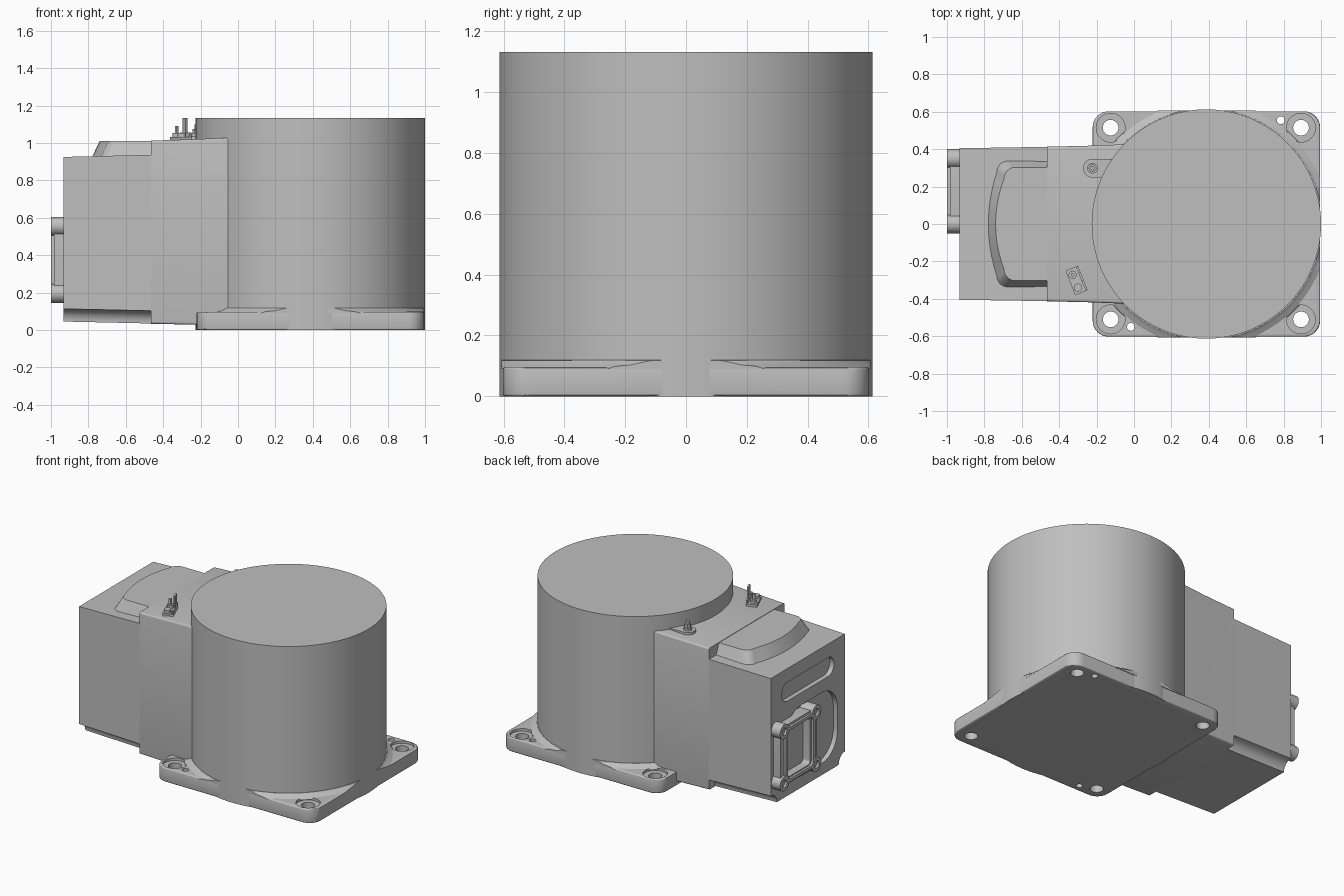
import bpy, bmesh, math
from mathutils import Matrix, Vector

if "Cube" in bpy.data.objects:
    bpy.data.objects.remove(bpy.data.objects["Cube"])

GREY = bpy.data.materials.new("casting_grey")
GREY.use_nodes = True
GREY.diffuse_color = (0.52, 0.52, 0.52, 1)
GREY.node_tree.nodes["Principled BSDF"].inputs["Base Color"].default_value = GREY.diffuse_color


def loft(name, rings):
    """Skin a list of equal-length point rings and cap both ends."""
    bm = bmesh.new()
    loops = [[bm.verts.new(p) for p in ring] for ring in rings]
    n = len(loops[0])
    for a, b in zip(loops, loops[1:]):
        for i in range(n):
            j = (i + 1) % n
            bm.faces.new((a[i], a[j], b[j], b[i]))
    bm.faces.new(loops[0])
    bm.faces.new(loops[-1])
    bmesh.ops.recalc_face_normals(bm, faces=bm.faces)
    me = bpy.data.meshes.new(name)
    bm.to_mesh(me)
    bm.free()
    me.materials.append(GREY)
    ob = bpy.data.objects.new(name, me)
    bpy.context.collection.objects.link(ob)
    return ob


def rounded(cu, cv, hu, hv, r, seg=8):
    """Rounded rectangle outline as (u, v) pairs."""
    pts = []
    for k, (su, sv) in enumerate(((1, 1), (-1, 1), (-1, -1), (1, -1))):
        for i in range(seg + 1):
            a = (k + i / seg) * math.pi / 2
            pts.append((cu + su * (hu - r) + r * math.cos(a),
                        cv + sv * (hv - r) + r * math.sin(a)))
    return pts


def circle(cu, cv, r, n=32):
    return [(cu + r * math.cos(i * math.tau / n), cv + r * math.sin(i * math.tau / n))
            for i in range(n)]


def up(name, outline, z0, z1):
    return loft(name, [[(u, v, z) for u, v in outline] for z in (z0, z1)])


def along_x(name, outline, x0, x1):
    return loft(name, [[(x, u, v) for u, v in outline] for x in (x0, x1)])


def combine(ob, others, op="DIFFERENCE"):
    """Apply booleans and remove the helpers."""
    for o in others:
        o.hide_render = True
        m = ob.modifiers.new("bool", "BOOLEAN")
        m.operation, m.object, m.solver = op, o, "EXACT"
    dg = bpy.context.evaluated_depsgraph_get()
    me = bpy.data.meshes.new_from_object(ob.evaluated_get(dg))
    ob.modifiers.clear()
    ob.data = me
    for o in others:
        bpy.data.objects.remove(o)


def bevel(ob, width, seg=3):
    m = ob.modifiers.new("bevel", "BEVEL")
    m.width, m.segments, m.limit_method = width, seg, "ANGLE"
    m.angle_limit = math.radians(50)


CX, R = 0.387, 0.613

# Mounting flange with counterbored corner holes and two dowel holes
flange = up("mounting_flange", rounded(CX, 0, 0.608, 0.602, 0.085), 0, 0.097)
bevel(flange, 0.008)
cuts = []
for x in (-0.125, 0.893):
    for y in (-0.51, 0.515):
        cuts.append(up("cut", circle(x, y, 0.042), -0.1, 0.3))
        cuts.append(up("cut", circle(x, y, 0.077), 0.08, 0.3))
for x, y in ((-0.017, -0.55), (0.785, 0.555)):
    cuts.append(up("cut", circle(x, y, 0.021), -0.1, 0.3))
combine(flange, cuts)

# Slight bulge of the flange sides and the fillet up to the drum
up("flange_bulge", circle(CX, 0, R, 128), 0, 0.097)
fillet = loft("drum_fillet", [[(x, y, z) for x, y in circle(CX, 0, r, 96)]
              for r, z in ((0.66, 0.09), (0.652, 0.098), (0.635, 0.103), (0.618, 0.118), (0.6, 0.12))])
combine(fillet, [up("trim", rounded(CX, 0, 0.608, 0.606, 0.085), 0, 0.3)], "INTERSECT")

# Main drum
up("drum", circle(CX, 0, R, 128), 0.09, 1.132)


# Neck joining housing to drum
def neck_ring(x, half, z0, z1):
    return [(x, u, v) for u, v in rounded(0, (z0 + z1) / 2, half, (z1 - z0) / 2, 0.012, 4)]


loft("neck", [neck_ring(-0.465, 0.413, 0.033, 1.012), neck_ring(-0.22, 0.419, 0.028, 1.02),
              neck_ring(-0.1, 0.424, 0.026, 1.026), neck_ring(0.1, 0.43, 0.026, 1.03)])


# Rear housing with concave lower edges
def housing_ring(x, half, z0, z1):
    r = 0.068
    arc = [(half - r * math.cos(i * math.pi / 16), z0 + r * math.sin(i * math.pi / 16))
           for i in range(9)]
    side = arc + [(half, z1)]
    return [(x, u, v) for u, v in side] + [(x, -u, v) for u, v in reversed(side)]


housing = loft("housing", [housing_ring(-0.932, 0.405, 0.045, 0.925),
                           housing_ring(-0.44, 0.413, 0.034, 0.937)])
combine(housing, [
    along_x("cut", rounded(0, 0.765, 0.285, 0.065, 0.062), -1, -0.9),
    along_x("cut", rounded(-0.04, 0.37, 0.285, 0.245, 0.17), -1, -0.9)])


# Raised cover on the housing with a bowed, sloping end
def cover_ring(x, half, z, r=0.06):
    pts = []
    for i in range(13):
        t = -1 + i / 6
        pts.append((x + 0.045 * t * t, t * (half - r), z))
    for i in range(1, 7):
        a = i * math.pi / 12
        pts.append((x + 0.045 + r * (1 - math.cos(a)), half - r + r * math.sin(a), z))
    tail = [(-0.45, half, z), (-0.45, -half, z)]
    return pts + tail + [(p[0], -p[1], z) for p in reversed(pts[13:])]


loft("raised_cover", [cover_ring(-0.783, 0.342, 0.92), cover_ring(-0.74, 0.303, 1.009)])

# Connector: frame, rim, corner lugs with screws
CY, CZ = 0.175, 0.375
frame = along_x("connector_frame", rounded(CY, CZ, 0.2, 0.205, 0.04), -0.985, -0.9)
combine(frame, [along_x("cut", rounded(CY, CZ, 0.125, 0.16, 0.025), -1.1, -0.93)])
rim = along_x("connector_rim", rounded(CY, CZ, 0.16, 0.19, 0.04), -1.0, -0.95)
combine(rim, [along_x("cut", rounded(CY, CZ, 0.138, 0.168, 0.03), -1.1, -0.9)])
for sy in (-1, 1):
    for sz in (-1, 1):
        y, z = CY + sy * 0.175, CZ + sz * 0.18
        lug = along_x("connector_lug", circle(y, z, 0.05), -1.0, -0.9)
        combine(lug, [along_x("cut", circle(y, z, 0.025, 16), -1.1, -0.985),
                      along_x("cut", rounded(CY, CZ, 0.138, 0.168, 0.03), -1.1, -0.93)])

# Teardrop boss and bolt beside the drum
up("bolt_boss", rounded(-0.12, 0.298, 0.152, 0.05, 0.049), 1.0, 1.035)
up("bolt_washer", circle(-0.222, 0.298, 0.028), 1.0, 1.05)
up("bolt_head", circle(-0.222, 0.298, 0.022, 6), 1.05, 1.075)
up("bolt_stud", circle(-0.222, 0.298, 0.011, 16), 1.05, 1.098)

# Small angled terminal bracket with two screws and an upright tab
place = Matrix.Translation(Vector((-0.307, -0.302, 0))) @ Matrix.Rotation(math.radians(22), 4, "Z")
bracket = [up("bracket_base", rounded(0, 0, 0.036, 0.07, 0.006), 1.0, 1.032),
           up("bracket_wall", rounded(0.03, 0, 0.006, 0.068, 0.004), 1.02, 1.055),
           up("bracket_tab", rounded(0.03, 0.012, 0.006, 0.024, 0.004), 1.05, 1.132)]
for y in (-0.038, 0.036):
    bracket.append(up("bracket_screw", circle(-0.008, y, 0.022, 16), 1.02, 1.052))
bracket.append(up("bracket_post", circle(-0.008, 0.036, 0.01, 12), 1.05, 1.09))
for ob in bracket:
    ob.data.transform(place)

# Smooth curved walls while keeping edges crisp
bpy.ops.object.select_all(action="DESELECT")
for ob in bpy.context.collection.objects:
    if ob.type == "MESH" and ob.data.materials and ob.data.materials[0] == GREY:
        ob.select_set(True)
        bpy.context.view_layer.objects.active = ob
bpy.ops.object.shade_smooth_by_angle(angle=math.radians(30))
